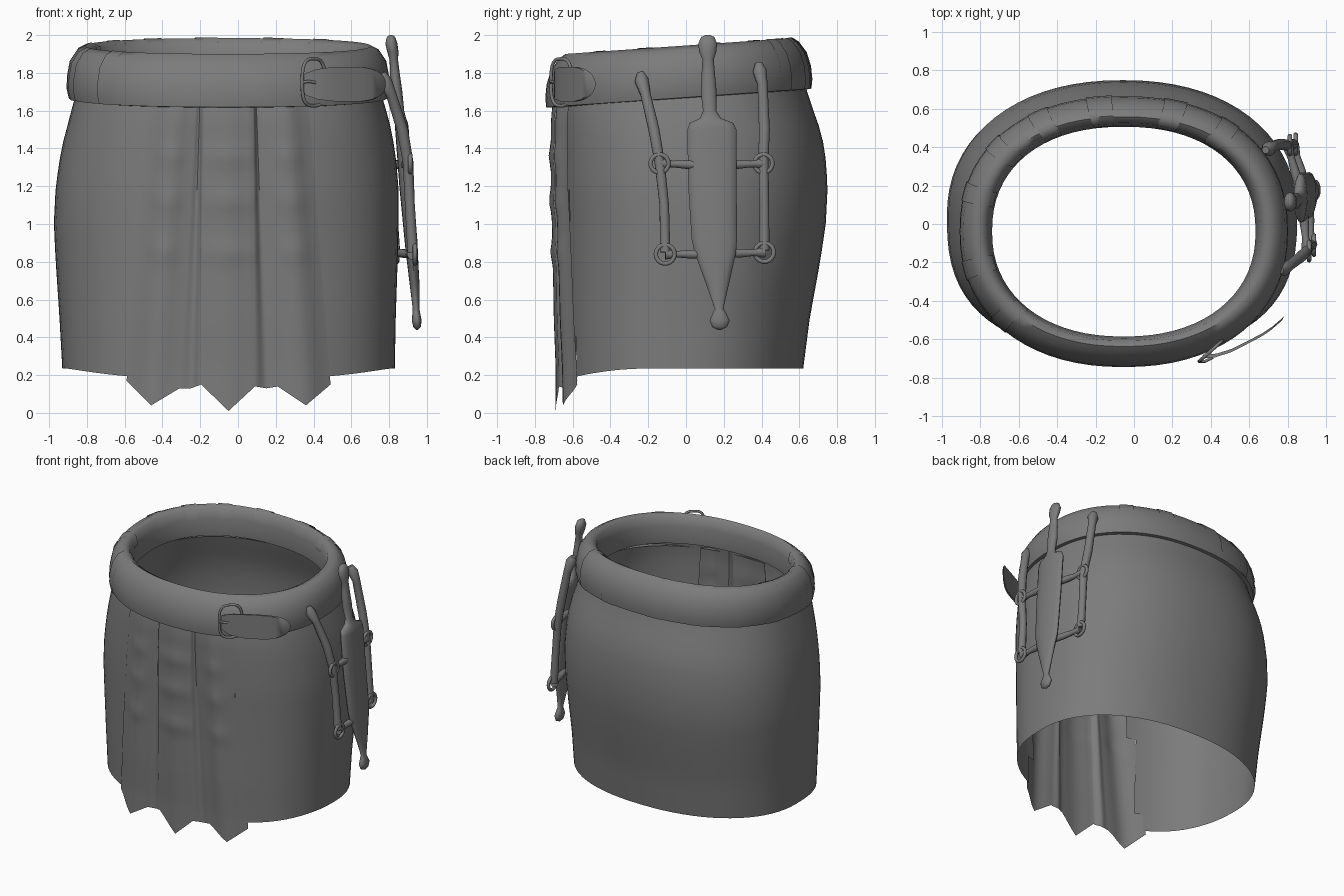
import bpy, math
from mathutils import Vector

if "Cube" in bpy.data.objects:
    bpy.data.objects.remove(bpy.data.objects["Cube"])

grey = bpy.data.materials.new("grey_leather")
grey.diffuse_color = (0.2, 0.2, 0.2, 1)
grey.use_nodes = True
grey.node_tree.nodes["Principled BSDF"].inputs["Base Color"].default_value = grey.diffuse_color
TAU = 2 * math.pi


def finish(ob, angle=40):
    ob.data.materials.append(grey)
    bpy.ops.object.select_all(action='DESELECT')
    ob.select_set(True)
    bpy.context.view_layer.objects.active = ob
    bpy.ops.object.shade_smooth_by_angle(angle=math.radians(angle))
    return ob


def loft(name, rings, closed=True, caps=False, keep=None, angle=40):
    """Skin a list of equal-length point rows."""
    n = len(rings[0])
    verts = [p for r in rings for p in r]
    faces = []
    for i in range(len(rings) - 1):
        for j in range(n if closed else n - 1):
            k = (j + 1) % n
            f = (i * n + j, i * n + k, (i + 1) * n + k, (i + 1) * n + j)
            if keep is None or keep(sum((Vector(verts[v]) for v in f), Vector()) / 4):
                faces.append(f)
    if caps:
        faces += [tuple(reversed(range(n))), tuple(range(len(verts) - n, len(verts)))]
    me = bpy.data.meshes.new(name)
    me.from_pydata(verts, [], faces)
    ob = bpy.data.objects.new(name, me)
    bpy.context.collection.objects.link(ob)
    return finish(ob, angle)


def tube(name, pts, radii, cyclic=False):
    """Round cord through points, with a radius per point."""
    cu = bpy.data.curves.new(name, 'CURVE')
    cu.dimensions = '3D'
    cu.bevel_depth, cu.bevel_resolution, cu.use_fill_caps = 1, 3, True
    sp = cu.splines.new('POLY')
    sp.points.add(len(pts) - 1)
    for q, p, r in zip(sp.points, pts, radii):
        q.co, q.radius = (*p, 1), r
    sp.use_cyclic_u = cyclic
    ob = bpy.data.objects.new(name, cu)
    bpy.context.collection.objects.link(ob)
    bpy.ops.object.select_all(action='DESELECT')
    ob.select_set(True)
    bpy.context.view_layer.objects.active = ob
    bpy.ops.object.convert(target='MESH')
    return finish(bpy.context.object, 65)


def lerp(a, b, t):
    return a + (b - a) * t


FRONT = 2.6  # squareness of the skirt's front half


def oval(cx, cy, rx, ry, a, front=FRONT, back=2.2):
    """Point on an oval that may be squarer at the front than at the back."""
    c, s = math.cos(a), math.sin(a)
    e = back if s > 0 else front
    return (cx + rx * math.copysign(abs(c) ** (2 / e), c),
            cy + ry * math.copysign(abs(s) ** (2 / e), s))


# Skirt outline by height: z, left, right, front, back
BODY = [(0.23, -0.93, 0.83, -0.645, 0.62), (0.5, -0.945, 0.835, -0.655, 0.655),
        (0.8, -0.965, 0.845, -0.66, 0.71), (1.0, -0.975, 0.85, -0.665, 0.74),
        (1.2, -0.965, 0.85, -0.67, 0.75), (1.4, -0.935, 0.83, -0.67, 0.735),
        (1.55, -0.895, 0.80, -0.67, 0.695), (1.65, -0.87, 0.77, -0.66, 0.655),
        (1.78, -0.83, 0.73, -0.64, 0.62)]


def body(z):
    z = min(max(z, 0.23), 1.78)
    for p, q in zip(BODY, BODY[1:]):
        if z <= q[0]:
            l, r, f, b = [lerp(p[i], q[i], (z - p[0]) / (q[0] - p[0])) for i in range(1, 5)]
            return (l + r) / 2, (f + b) / 2, (r - l) / 2, (b - f) / 2


def front_y(x, z):
    cx, cy, rx, ry = body(z)
    return cy - ry * (1 - abs((x - cx) / rx) ** FRONT) ** (1 / FRONT)


# Skirt, open behind the pleated front panel
def skirt_kept(c):
    t = (1.62 - c.z) / 1.45
    return not (c.y < 0 and lerp(-0.44, -0.55, t) < c.x < lerp(0.34, 0.45, t))


N = 72
rings = []
for i in range(19):
    z = lerp(0.235, 1.78, i / 18)
    ring = []
    for j in range(N):
        x, y = oval(*body(z), TAU * j / N)
        drop = 0.06 * max(0, (-y - 0.2) / 0.45) ** 2 if i == 0 else 0
        ring.append((x, y, z - drop))
    rings.append(ring)
loft("skirt", rings, keep=skirt_kept)

# Pleated front panel with three pointed tails: top x, bottom x, bottom z, bulge
PLEATS = [(-0.47, -0.59, 0.17, 0.006), (-0.33, -0.46, 0.04, 0.04), (-0.22, -0.31, 0.13, 0.012),
          (-0.2, -0.25, 0.13, 0.0), (-0.18, -0.195, 0.15, 0.03), (-0.05, -0.05, 0.01, 0.045),
          (0.08, 0.09, 0.14, 0.03), (0.095, 0.15, 0.13, 0.0), (0.12, 0.21, 0.14, 0.012),
          (0.25, 0.36, 0.04, 0.04), (0.37, 0.49, 0.15, 0.006)]
cols = []
for k, (p, q) in enumerate(zip(PLEATS, PLEATS[1:])):
    for s in range(4):
        e = (1 - math.cos(math.pi * s / 4)) / 2
        cols.append([lerp(p[i], q[i], s / 4) for i in range(3)] + [lerp(p[3], q[3], e)])
cols.append(PLEATS[-1])
rows = []
for i in range(41):
    row = []
    for tx, bx, bz, d in cols:
        z = lerp(1.70, bz, i / 40)
        x = lerp(tx, bx, i / 40)
        # soft creases across the middle of each pleat
        bump = sum(math.exp(-((z - h) / 0.05) ** 2) for h in (0.85, 1.12, 1.36))
        row.append((x, front_y(x, z) - d - 0.4 * max(0, d - 0.015) * bump, z))
    rows.append(row)
loft("front_pleats", rows, closed=False)

# Rolled belt, higher at the back: x radius, y radius, z
BELT = [(0.80, 0.655, 1.665), (0.843, 0.70, 1.67), (0.855, 0.705, 1.72), (0.852, 0.698, 1.79),
        (0.838, 0.675, 1.865), (0.80, 0.632, 1.922), (0.755, 0.598, 1.945), (0.715, 0.567, 1.925),
        (0.698, 0.555, 1.86), (0.686, 0.546, 1.78), (0.69, 0.55, 1.73)]


def belt_point(rx, ry, z, a):
    x, y = oval(-0.053, -0.04, rx, ry, a, 2.2, 2.25)
    return x, y, z + 0.07 * y


loft("belt", [[belt_point(*r, TAU * j / N) for j in range(N)] for r in BELT], angle=60)

# Flat belt loops wrapped over the roll
for k, deg in enumerate((52, 74, 97, 119, 141, 165, 195, 222)):
    rows = []
    for rx, ry, z in BELT[1:9]:
        g = 0.005 if rx > 0.75 else -0.005
        up = 0.003 if z > 1.9 else 0
        rows.append([belt_point(rx + g, ry + g, z + up, math.radians(deg + o)) for o in (-4, -2, 0, 2, 4)])
    loft(f"belt_loop_{k + 1}", rows, closed=False, angle=60)

# Belt tongue sweeping away from the belt: x, y, half height
TONGUE = [(0.35, -0.70, 0.055), (0.42, -0.695, 0.08), (0.50, -0.67, 0.09), (0.58, -0.63, 0.092),
          (0.66, -0.588, 0.09), (0.71, -0.555, 0.08), (0.745, -0.525, 0.06), (0.765, -0.507, 0.035),
          (0.772, -0.50, 0.012)]
loft("belt_tongue", [[(x, y, 1.74 - h), (x + 0.01, y + 0.02, 1.74 - h),
                      (x + 0.01, y + 0.02, 1.74 + h), (x, y, 1.74 + h)]
                     for x, y, h in TONGUE], caps=True)

# Buckle frame and pin, set across the belt so its far side sinks in
frame = []
for j in range(28):
    x, z = oval(0.40, 1.75, 0.06, 0.125, TAU * j / 28, 3, 3)
    frame.append((x, -0.715 + 0.9 * (x - 0.34), z))
tube("buckle_frame", frame, [0.009] * 28, True)
tube("buckle_pin", [(0.34, -0.715, 1.75), (0.37, -0.715, 1.755), (0.41, -0.695, 1.75)], [0.008] * 3)

# Sheathed dagger: z, x, y, half width along y, half thickness along x
DAGGER = [(2.0, 0.81, 0.115, 0.012, 0.008), (1.99, 0.81, 0.115, 0.035, 0.022),
          (1.955, 0.812, 0.115, 0.05, 0.032), (1.91, 0.82, 0.115, 0.045, 0.03),
          (1.87, 0.825, 0.117, 0.03, 0.022), (1.80, 0.83, 0.118, 0.035, 0.026),
          (1.70, 0.84, 0.12, 0.042, 0.03), (1.60, 0.855, 0.125, 0.035, 0.025),
          (1.56, 0.86, 0.13, 0.055, 0.03), (1.535, 0.865, 0.135, 0.115, 0.035),
          (1.50, 0.868, 0.137, 0.13, 0.036), (1.2, 0.89, 0.14, 0.128, 0.036),
          (0.92, 0.915, 0.15, 0.12, 0.034), (0.85, 0.92, 0.155, 0.11, 0.032),
          (0.68, 0.935, 0.167, 0.06, 0.026), (0.55, 0.943, 0.175, 0.022, 0.018),
          (0.53, 0.944, 0.177, 0.035, 0.02), (0.49, 0.946, 0.178, 0.053, 0.026),
          (0.455, 0.948, 0.178, 0.04, 0.02), (0.44, 0.948, 0.178, 0.01, 0.006)]
loft("dagger", [[(x + t * math.cos(TAU * j / 16), y + w * math.sin(TAU * j / 16), z)
                 for j in range(16)] for z, x, y, w, t in DAGGER], caps=True, angle=50)

# Hanging straps with knobbed tops, rings and cross ties on both sides
SIDES = {"front": [(0.76, -0.24, 1.80), (0.775, -0.235, 1.76), (0.81, -0.215, 1.69),
                   (0.87, -0.17, 1.5), (0.90, -0.14, 1.33), (0.91, -0.115, 1.1), (0.925, -0.11, 0.85)],
         "back": [(0.685, 0.385, 1.85), (0.70, 0.39, 1.81), (0.72, 0.405, 1.74),
                  (0.765, 0.415, 1.5), (0.80, 0.41, 1.33), (0.815, 0.415, 1.1), (0.83, 0.415, 0.86)]}
for side, pts in SIDES.items():
    tube(f"{side}_hanging_strap", pts, [0.02, 0.038, 0.028, 0.03, 0.028, 0.026, 0.028])
    for label, (x, y, z), r, mid in (("upper", pts[4], 0.048, (0.875, 0.14, 1.31)),
                                     ("lower", pts[6], 0.05, (0.905, 0.155, 0.84))):
        tube(f"{side}_{label}_ring",
             [(x + 0.012, y + r * math.cos(TAU * j / 18), z - 0.01 + r * math.sin(TAU * j / 18))
              for j in range(18)], [0.012] * 18, True)
        a, b = Vector((x, y, z - 0.01)), Vector(mid)
        tube(f"{side}_{label}_tie", [a, a.lerp(b, 0.25), a.lerp(b, 0.5), b], [0.03, 0.018, 0.024, 0.022])
